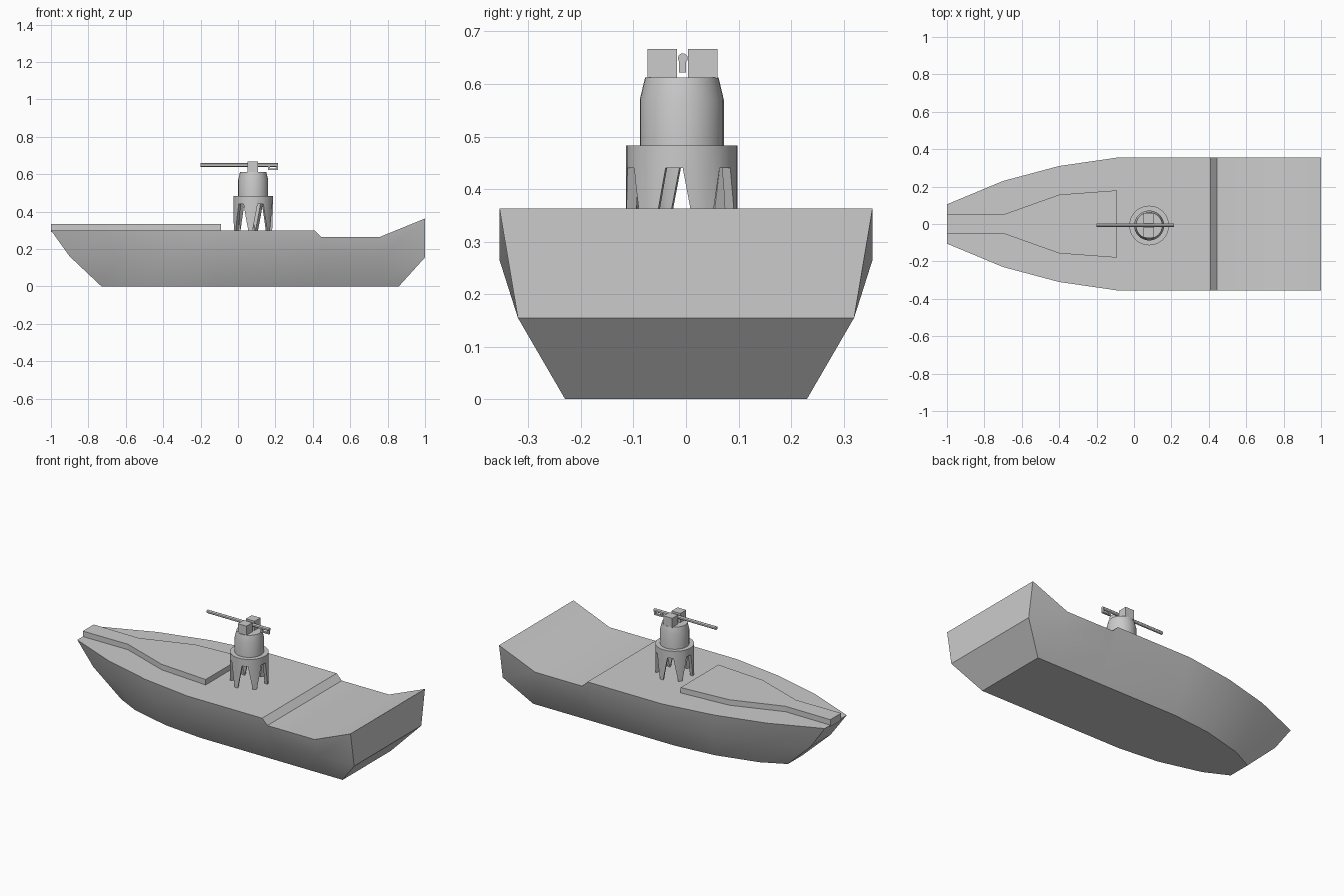
import bpy, bmesh, math

cube = bpy.data.objects.get("Cube")
if cube:
    bpy.data.objects.remove(cube, do_unlink=True)

grey = bpy.data.materials.new("hull_grey")
grey.use_nodes = True
grey.diffuse_color = (0.6, 0.6, 0.6, 1)
grey.node_tree.nodes["Principled BSDF"].inputs["Base Color"].default_value = (0.6, 0.6, 0.6, 1)

TX, TY = 0.081, -0.008      # turret axis


def add_object(name, verts, faces, smooth=False):
    mesh = bpy.data.meshes.new(name)
    mesh.from_pydata(verts, [], faces)
    bm = bmesh.new()
    bm.from_mesh(mesh)
    bmesh.ops.recalc_face_normals(bm, faces=bm.faces)
    bm.to_mesh(mesh)
    bm.free()
    mesh.materials.append(grey)
    obj = bpy.data.objects.new(name, mesh)
    bpy.context.collection.objects.link(obj)
    if smooth:
        smooth_shade(obj)
    return obj


def smooth_shade(obj):
    bpy.ops.object.select_all(action='DESELECT')
    obj.select_set(True)
    bpy.context.view_layer.objects.active = obj
    bpy.ops.object.shade_smooth_by_angle(angle=math.radians(30))


def loft(name, rings, smooth=False):
    """Closed rings of equal length, skinned and capped."""
    n = len(rings[0])
    faces = [(i * n + j, i * n + (j + 1) % n, (i + 1) * n + (j + 1) % n, (i + 1) * n + j)
             for i in range(len(rings) - 1) for j in range(n)]
    last = (len(rings) - 1) * n
    faces += [tuple(range(n)), tuple(range(last, last + n))]
    return add_object(name, [p for r in rings for p in r], faces, smooth)


def box(name, x0, x1, y0, y1, z0, z1):
    return loft(name, [[(x0, y0, z), (x1, y0, z), (x1, y1, z), (x0, y1, z)] for z in (z0, z1)])


def lathe(name, profile, sides=32, smooth=True):
    angles = [2 * math.pi * k / sides for k in range(sides)]
    return loft(name, [[(TX + r * math.cos(a), TY + r * math.sin(a), z) for a in angles]
                       for r, z in profile], smooth)


def cut(target, cutter):
    mod = target.modifiers.new("cut", 'BOOLEAN')
    mod.operation = 'DIFFERENCE'
    mod.solver = 'EXACT'
    mod.object = cutter
    bpy.ops.object.select_all(action='DESELECT')
    bpy.context.view_layer.objects.active = target
    target.select_set(True)
    bpy.ops.object.modifier_apply(modifier=mod.name)
    bpy.data.objects.remove(cutter, do_unlink=True)


# Hull: each station gives (x, half width, z) for the deck, chine and bottom
stations = [
    ((-1, .105, .3), (-.9, .095, .16), (-.73, .07, 0)),
    ((-.7, .23, .3), (-.65, .2, .155), (-.59, .14, 0)),
    ((-.4, .31, .3), (-.37, .28, .155), (-.34, .205, 0)),
    ((-.09, .355, .3), (-.09, .32, .155), (-.09, .23, 0)),
    ((.41, .355, .3), (.41, .32, .155), (.41, .23, 0)),
    ((.445, .355, .265), (.445, .32, .155), (.445, .23, 0)),
    ((.76, .355, .265), (.76, .32, .155), (.76, .23, 0)),
    ((1, .355, .363), (1, .32, .155), (.86, .23, 0)),
]
rings = [[(x, y, z) for x, y, z in s] + [(x, -y, z) for x, y, z in reversed(s)]
         for s in stations]
hull = loft("hull", rings)
# Split the kinked bow and stern caps along the chine
bm = bmesh.new()
bm.from_mesh(hull.data)
bm.verts.ensure_lookup_table()
for start in (0, len(bm.verts) - 6):
    bmesh.ops.connect_verts(bm, verts=[bm.verts[start + 1], bm.verts[start + 4]])
bm.to_mesh(hull.data)
bm.free()
smooth_shade(hull)

# Raised foredeck plate
plan = [(-1, .052), (-.7, .05), (-.4, .157), (-.09, .18)]
outline = plan + [(x, -y) for x, y in reversed(plan)]
loft("foredeck_plate", [[(x, y, z) for x, y in outline] for z in (.29, .333)])

# Turret base: hollow collar with six tapered openings that leave legs
collar = lathe("turret_legs", [(.106, .3), (.106, .483)], smooth=False)
cut(collar, lathe("bore", [(.086, .28), (.086, .446)], smooth=False))
for k in range(3):
    a = math.radians(60 * k - 8)
    c, s = math.cos(a), math.sin(a)
    section = [(-.046, .28), (.046, .28), (.0165, .44), (-.0165, .44)]
    cut(collar, loft("opening", [[(TX + u * c - v * s, TY + u * s + v * c, z)
                                  for v, z in section] for u in (-.2, .2)]))
smooth_shade(collar)

# Turret drum with a tapered top
lathe("turret_drum", [(.08, .47), (.08, .57), (.07, .612)])

# Gun cradle blocks on both sides of the barrel
for side, y0 in (("right", -.073), ("left", .004)):
    box(side + "_gun_block", .05, .108, y0, y0 + .056, .61, .667)

# Gun barrel
circle = [2 * math.pi * k / 12 for k in range(12)]
loft("gun_barrel", [[(x, -.006 + .0095 * math.cos(a), .649 + .0095 * math.sin(a))
                     for a in circle] for x in (-.2, .215)], smooth=True)

# Grip loop under the rear of the barrel
for name, x0, x1, z0, z1 in (("grip_front", .16, .17, .622, .645),
                             ("grip_rear", .205, .215, .622, .645),
                             ("grip_bar", .17, .205, .622, .63)):
    box(name, x0, x1, -.013, .0, z0, z1)
